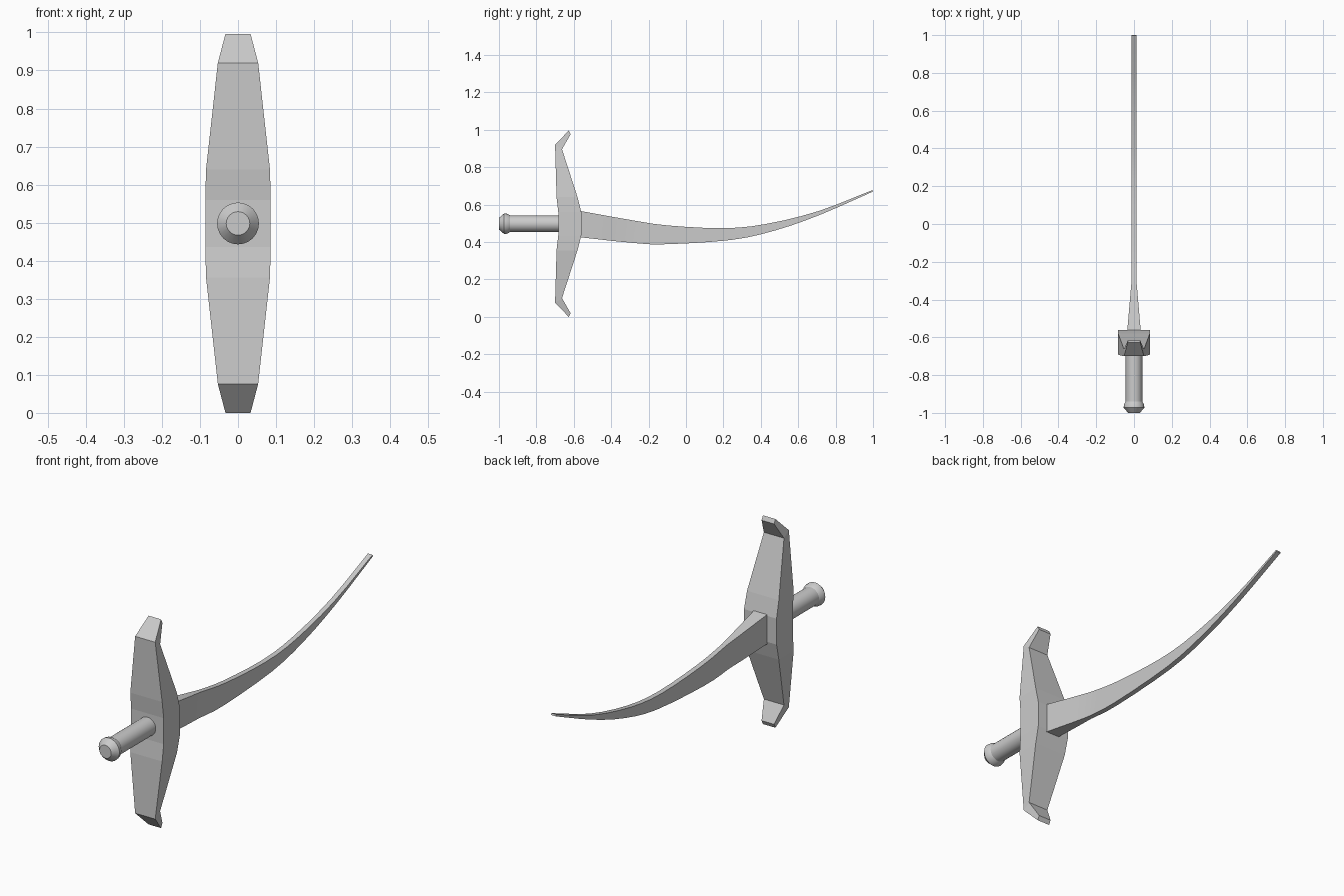
import bpy, bmesh, math
from mathutils import Vector

if "Cube" in bpy.data.objects:
    bpy.data.objects.remove(bpy.data.objects["Cube"])

CZ = 0.498  # height of the handle axis


def loft(name, rings, angle=30):
    """Skin a list of equal-sized vertex rings and cap both ends."""
    bm = bmesh.new()
    loops = [[bm.verts.new(p) for p in ring] for ring in rings]
    n = len(loops[0])
    for a, b in zip(loops, loops[1:]):
        for i in range(n):
            j = (i + 1) % n
            bm.faces.new((a[i], a[j], b[j], b[i]))
    bm.faces.new(loops[0])
    bm.faces.new(loops[-1])
    bmesh.ops.recalc_face_normals(bm, faces=bm.faces)
    mesh = bpy.data.meshes.new(name)
    bm.to_mesh(mesh)
    bm.free()
    obj = bpy.data.objects.new(name, mesh)
    bpy.context.collection.objects.link(obj)
    if angle:
        bpy.ops.object.select_all(action='DESELECT')
        obj.select_set(True)
        bpy.context.view_layer.objects.active = obj
        bpy.ops.object.shade_smooth_by_angle(angle=math.radians(angle))
    return obj


def box_ring(front, back, w):
    """Rectangle between two (y, z) points, half-width w in x."""
    return [(-w, *front), (w, *front), (w, *back), (-w, *back)]


def catmull(pts, steps):
    """Smooth curve through the points."""
    p = [2 * pts[0] - pts[1]] + pts + [2 * pts[-1] - pts[-2]]
    out = []
    for a, b, c, d in zip(p, p[1:], p[2:], p[3:]):
        for k in range(steps):
            t = k / steps
            out.append(0.5 * (2 * b + (c - a) * t + (2 * a - 5 * b + 4 * c - d) * t ** 2
                              + (3 * b - a - 3 * c + d) * t ** 3))
    return out + [pts[-1]]


# crossguard: (front y, height), (back y, height), half-width; heights from the axis
half = [((-0.683, 0.062), (-0.56, 0.062), 0.086),
        ((-0.692, 0.142), (-0.58, 0.142), 0.084),
        ((-0.70, 0.422), (-0.663, 0.398), 0.053),
        ((-0.627, 0.498), (-0.617, 0.478), 0.033)]
sections = [(f, b, w, -1) for f, b, w in reversed(half)] + [(f, b, w, 1) for f, b, w in half]
loft("crossguard", [box_ring((f[0], CZ + s * f[1]), (b[0], CZ + s * b[1]), w)
                    for f, b, w, s in sections], angle=0)

# curved blade: upper and lower edges
upper = [Vector(p) for p in [(-0.57, 0.567), (-0.29, 0.517), (-0.10, 0.489), (0.20, 0.474),
                             (0.43, 0.497), (0.71, 0.566), (0.997, 0.678)]]
lower = [Vector(p) for p in [(-0.57, 0.426), (-0.31, 0.398), (-0.12, 0.388), (0.24, 0.411),
                             (0.48, 0.463), (0.72, 0.547), (1.0, 0.670)]]
rings = []
for u, l in zip(catmull(upper, 3), catmull(lower, 3)):
    width = 0.012 + 0.024 * max(0, min(1, (-0.29 - u.x) / 0.28))
    rings.append(box_ring(u, l, width))
loft("blade", rings)

# round handle with a flared pommel
profile = [(-1.0, 0.031), (-0.972, 0.055), (-0.955, 0.053), (-0.94, 0.044), (-0.67, 0.044)]
N = 24
loft("handle", [[(r * math.cos(2 * math.pi * i / N), y, CZ + r * math.sin(2 * math.pi * i / N))
                 for i in range(N)] for y, r in profile])
